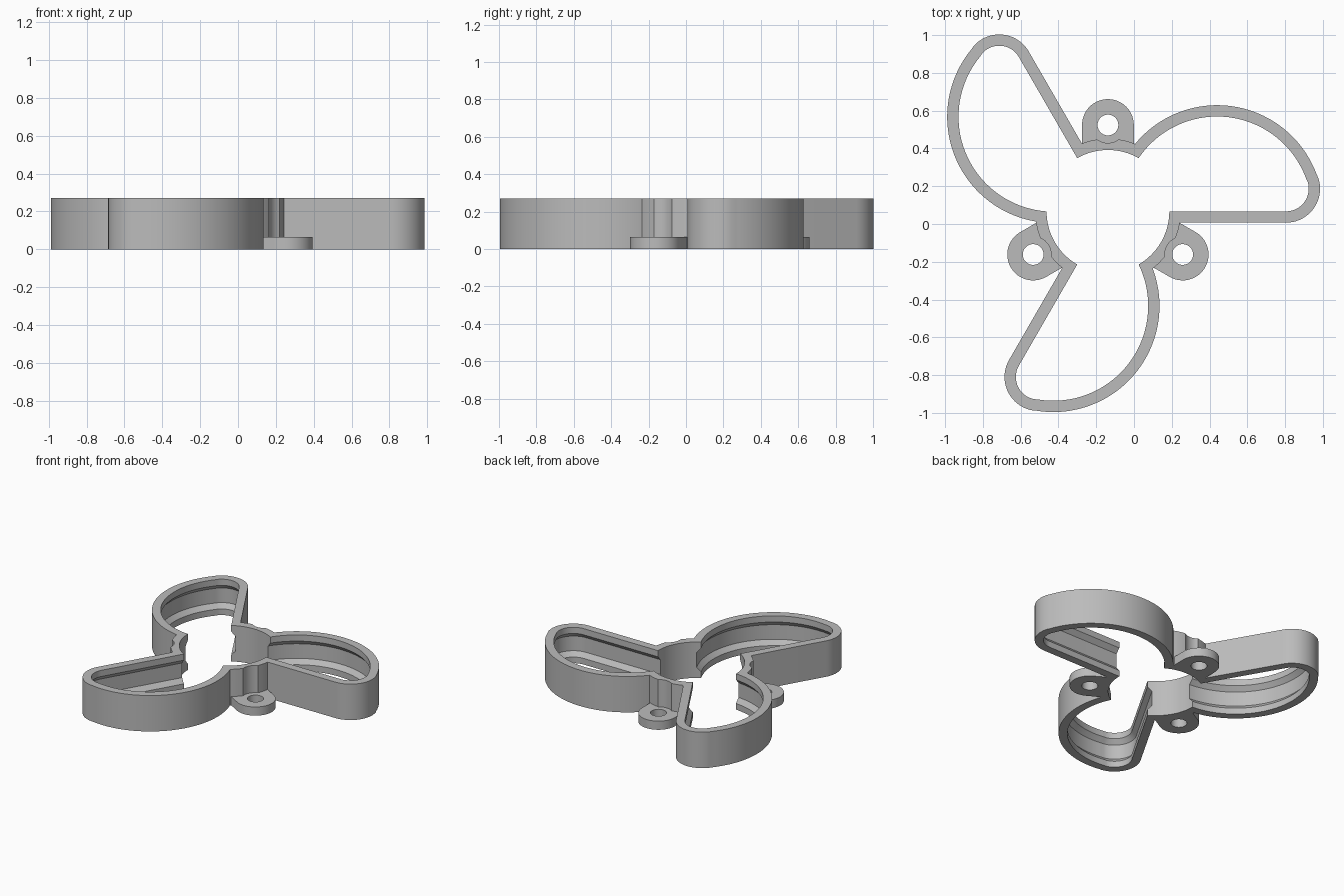
import bpy, bmesh, math
from mathutils import Matrix

if "Cube" in bpy.data.objects:
    bpy.data.objects.remove(bpy.data.objects["Cube"])

H, WALL, TAB_H = 0.27, 0.06, 0.065
HUB_R, BOLT_R = 0.325, 0.457
CENTRE = Matrix.Translation((-0.138, 0.067, 0))

grey = bpy.data.materials.new("plain_grey")
grey.use_nodes = True
COLOUR = (0.5, 0.5, 0.5, 1)
grey.diffuse_color = COLOUR
grey.node_tree.nodes["Principled BSDF"].inputs["Base Color"].default_value = COLOUR


def arc(cx, cy, r, a0, a1, n):
    return [(cx + r * math.cos(math.radians(a0 + (a1 - a0) * i / n)),
             cy + r * math.sin(math.radians(a0 + (a1 - a0) * i / n))) for i in range(n + 1)]


def blade(d):
    """Blade outline, grown outwards by d: straight edge, round tip, big arc."""
    join = 18.2
    return ([(0, -d)] + arc(0.943, 0.12, 0.12 + d, -90, join, 20)
            + arc(0.578, 0, 0.502 + d, join, 147, 56)[1:])


def disc(r):
    return arc(0, 0, r, 0, 360, 96)[:-1]


def tab(r):
    """Mounting tab outline: round end with straight sides back to the hub."""
    return [(-r, 0.35), (r, 0.35)] + arc(0, BOLT_R, r, 0, 180, 40)


def loft(name, layers, turn=0):
    """Solid from stacked (outline, z) layers, turned about the hub."""
    bm = bmesh.new()
    rings = [[bm.verts.new((x, y, z)) for x, y in pts] for pts, z in layers]
    for low, high in zip(rings, rings[1:]):
        for i in range(len(low)):
            j = (i + 1) % len(low)
            bm.faces.new((low[i], low[j], high[j], high[i]))
    bm.faces.new(rings[0][::-1])
    bm.faces.new(rings[-1])
    bmesh.ops.recalc_face_normals(bm, faces=bm.faces)
    bm.transform(CENTRE @ Matrix.Rotation(math.radians(turn), 4, "Z"))
    mesh = bpy.data.meshes.new(name)
    bm.to_mesh(mesh)
    bm.free()
    mesh.materials.append(grey)
    ob = bpy.data.objects.new(name, mesh)
    bpy.context.collection.objects.link(ob)
    return ob


def prism(name, outline, z0, z1, turn=0):
    return loft(name, [(outline, z0), (outline, z1)], turn)


def combine(target, other, operation):
    mod = target.modifiers.new(operation.lower(), "BOOLEAN")
    mod.operation, mod.object, mod.solver = operation, other, "EXACT"
    bpy.context.view_layer.objects.active = target
    bpy.ops.object.modifier_apply(modifier=mod.name)
    bpy.data.objects.remove(other)


TURNS = (0, 120, 240)
frame = prism("propeller_frame", disc(HUB_R + WALL), 0, H)

# Outer body: three blades round the hub
for t in TURNS:
    combine(frame, prism("blade_body", blade(WALL), 0, H, t), "UNION")

# Screw clearance in the hub wall, then the mounting tabs
for t in TURNS:
    clearance = arc(0, BOLT_R, 0.095, 0, 360, 40)[:-1]
    combine(frame, prism("clearance", clearance, -0.1, H + 0.1, t), "DIFFERENCE")
    combine(frame, prism("mounting_tab", tab(0.137), 0, TAB_H, t), "UNION")

# Open interior, screw holes and the groove inside each blade wall
combine(frame, prism("hub_opening", disc(HUB_R), -0.1, H + 0.1), "DIFFERENCE")
for t in TURNS:
    combine(frame, prism("blade_opening", blade(0), -0.1, H + 0.1, t), "DIFFERENCE")
    hole = arc(0, BOLT_R, 0.055, 0, 360, 40)[:-1]
    combine(frame, prism("screw_hole", hole, -0.1, H + 0.1, t), "DIFFERENCE")
    groove = [(blade(d), z) for d, z in
              ((-0.01, 0.035), (0.03, 0.08), (0.03, 0.19), (-0.01, 0.235))]
    combine(frame, loft("groove", groove, t), "DIFFERENCE")

bpy.ops.object.select_all(action="DESELECT")
frame.select_set(True)
bpy.context.view_layer.objects.active = frame
bpy.ops.object.shade_smooth_by_angle(angle=math.radians(25))
